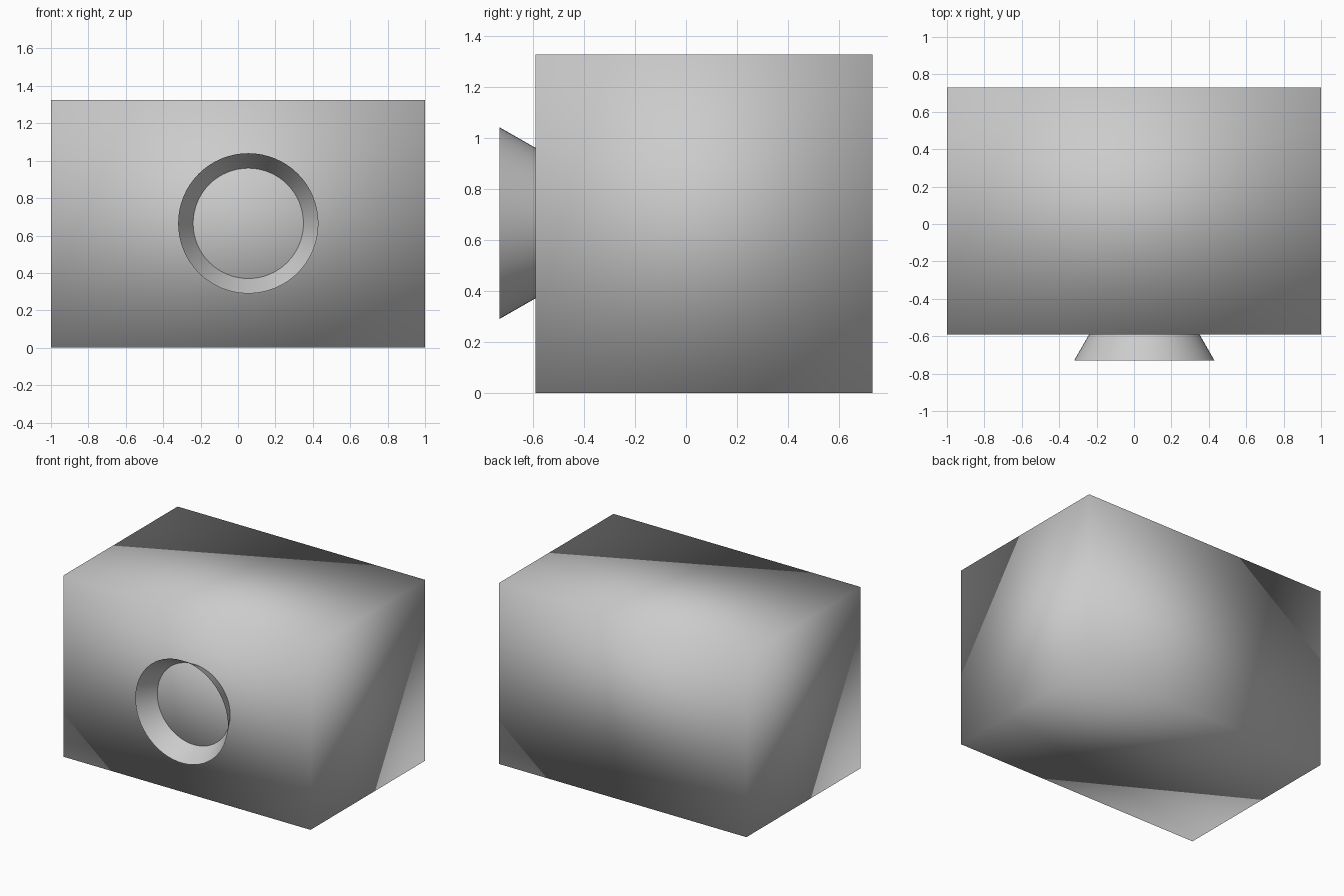
import bpy, bmesh
from math import radians
from mathutils import Matrix, Vector

if "Cube" in bpy.data.objects:
    bpy.data.objects.remove(bpy.data.objects["Cube"])


def make_object(name, bm):
    for f in bm.faces:
        f.smooth = True
    mesh = bpy.data.meshes.new(name)
    bm.to_mesh(mesh)
    bm.free()
    obj = bpy.data.objects.new(name, mesh)
    bpy.context.collection.objects.link(obj)
    return obj


# Main box, smooth shaded across its corners
lo, hi = Vector((-1, -0.59, 0)), Vector((1, 0.73, 1.325))
bm = bmesh.new()
bmesh.ops.create_cube(bm, size=1, matrix=Matrix.Translation((lo + hi) / 2)
                      @ Matrix.Diagonal((hi - lo).to_4d()))
make_object("body", bm)

# Open flared ring on the front face, a single thin wall
depth = 0.14
bm = bmesh.new()
bmesh.ops.create_cone(bm, cap_ends=False, segments=64, radius1=0.295,
                      radius2=0.375, depth=depth,
                      matrix=Matrix.Translation((0.055, -0.59 - depth / 2, 0.665))
                      @ Matrix.Rotation(radians(90), 4, 'X'))
make_object("flared_ring", bm)
